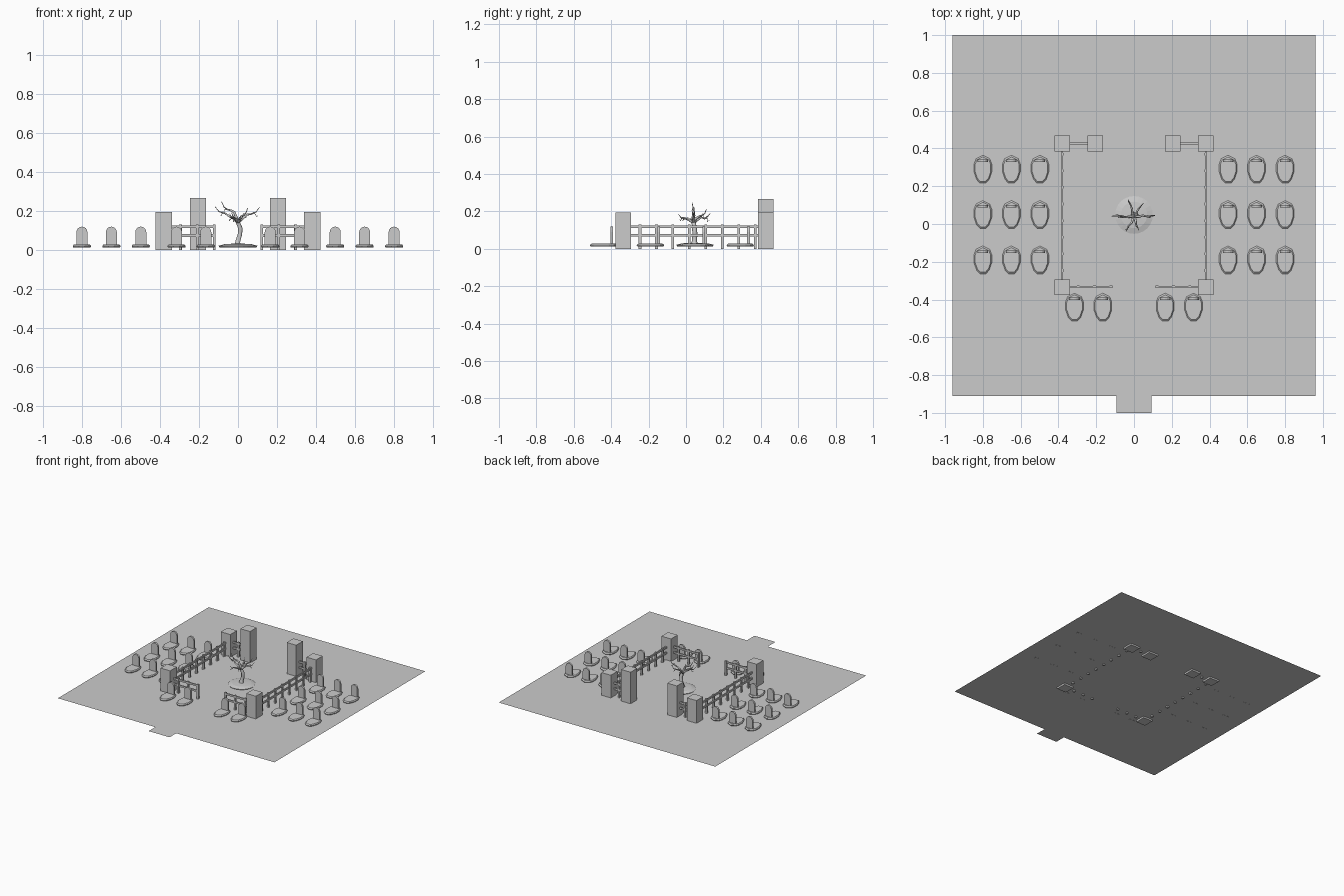
import bpy, bmesh, math, random
from mathutils import Vector

if "Cube" in bpy.data.objects:
    bpy.data.objects.remove(bpy.data.objects["Cube"])

random.seed(4)
GROUND = 0.013


def new_object(name, bm):
    bmesh.ops.recalc_face_normals(bm, faces=bm.faces)
    mesh = bpy.data.meshes.new(name)
    bm.to_mesh(mesh)
    bm.free()
    ob = bpy.data.objects.new(name, mesh)
    bpy.context.collection.objects.link(ob)
    return ob


def box(name, x, y, z0, z1, hx, hy):
    """Box from z0 to z1 with half sizes hx, hy around (x, y)."""
    bm = bmesh.new()
    bmesh.ops.create_cube(bm, size=2)
    for v in bm.verts:
        v.co = (x + v.co.x * hx, y + v.co.y * hy, z1 if v.co.z > 0 else z0)
    return new_object(name, bm)


def sheet(name, x, y0, y1, z):
    bm = bmesh.new()
    bm.faces.new([bm.verts.new(c) for c in ((-x, y0, z), (x, y0, z), (x, y1, z), (-x, y1, z))])
    return new_object(name, bm)


def mound(name, outline, cx, cy, levels):
    """Low pile of soil: stacked copies of an outline, (scale, z) per level."""
    bm = bmesh.new()
    rings = [[bm.verts.new((cx + x * s, cy + y * s, z)) for x, y in outline] for s, z in levels]
    n = len(outline)
    for a, b in zip(rings, rings[1:]):
        for i in range(n):
            bm.faces.new((a[i], a[(i + 1) % n], b[(i + 1) % n], b[i]))
    bm.faces.new(rings[0])
    bm.faces.new(rings[-1])
    return new_object(name, bm)


# Ground, courtyard and path
sheet("ground", 0.96, -0.91, 1, GROUND)
sheet("courtyard", 0.38, -0.307, 0.4, GROUND + 0.003)
sheet("path", 0.093, -1, -0.307, GROUND + 0.003)


# Fences: posts with two rails
def rails(name, x, y, hx, hy):
    for z in (0.073, 0.118):
        box(name, x, y, z - 0.007, z + 0.007, hx, hy)


def post(x, y):
    box("fence_post", x, y, 0, 0.13, 0.007, 0.007)


for s in (-1, 1):
    # Stone pillars
    box("front_pillar", s * 0.38, -0.335, 0, 0.195, 0.042, 0.042)
    box("back_pillar", s * 0.38, 0.427, 0, 0.195, 0.042, 0.042)
    box("gate_pillar", s * 0.205, 0.427, 0, 0.266, 0.042, 0.042)
    rails("side_rail", s * 0.38, 0.045, 0.005, 0.345)
    rails("front_rail", s * 0.23, -0.332, 0.115, 0.005)
    rails("back_rail", s * 0.293, 0.427, 0.052, 0.005)
    for i in range(8):
        post(s * 0.38, -0.246 + i * 0.088)
    for i in range(3):
        post(s * (0.122 + i * 0.087), -0.332)
    post(s * 0.294, 0.427)

# Graves: soil mound and round-topped headstone
half = [(0.036, 0.056), (0.047, 0.028), (0.047, -0.015), (0.033, -0.055), (0.015, -0.074)]
GRAVE = [(0, 0.074)] + half + [(-x, y) for x, y in reversed(half)]


def headstone(x, y):
    w, base, spring = 0.028, 0.012, 0.091
    profile = [(-w, base), (w, base)]
    for i in range(9):
        a = math.pi * i / 8
        profile.append((w * math.cos(a), spring + w * math.sin(a)))
    bm = bmesh.new()
    face = bm.faces.new([bm.verts.new((x + px, y - 0.007, pz)) for px, pz in profile])
    ext = bmesh.ops.extrude_face_region(bm, geom=[face])
    for v in ext["geom"]:
        if isinstance(v, bmesh.types.BMVert):
            v.co.y += 0.014
    new_object("headstone", bm)


spots = [(s * (0.498 + 0.151 * i), 0.29 - 0.24 * j) for s in (-1, 1) for i in range(3) for j in range(3)]
spots += [(s * x, -0.44) for s in (-1, 1) for x in (0.165, 0.315)]
for x, y in spots:
    mound("grave_soil", GRAVE, x, y, [(0.95, GROUND), (1, 0.02), (0.88, 0.027)])
    headstone(x, y + 0.044)

# Soil disc under the tree
circle = [(0.1 * math.cos(math.tau * i / 24), 0.1 * math.sin(math.tau * i / 24)) for i in range(24)]
mound("tree_soil", circle, 0, 0.048, [(0.95, GROUND), (1, 0.021), (0.7, 0.029), (0.25, 0.032)])

# Bare tree: a bent trunk and crooked tapering limbs
curve = bpy.data.curves.new("tree", "CURVE")
curve.dimensions = "3D"
curve.bevel_depth = 1
curve.bevel_resolution = 1
curve.use_fill_caps = True


def limb(points, radii):
    spline = curve.splines.new("POLY")
    spline.points.add(len(points) - 1)
    for p, co, r in zip(spline.points, points, radii):
        p.co = (*co, 1)
        p.radius = r


def branch(start, tip, radius, steps=5):
    start, tip = Vector(start), Vector(tip)
    points = []
    for i in range(steps + 1):
        t = i / steps
        p = start.lerp(tip, t)
        if 0 < i < steps:
            p += Vector([random.uniform(-0.005, 0.005) for _ in range(3)])
            p.z += 0.008 * math.sin(math.tau * t)
        points.append(p)
    limb(points, [radius * (1 - 0.85 * i / steps) for i in range(steps + 1)])
    return points


trunk = [(0, 0.045, 0.02), (-0.002, 0.045, 0.04), (0.01, 0.048, 0.08),
         (0.012, 0.045, 0.11), (0, 0.041, 0.14), (-0.008, 0.039, 0.165)]
limb(trunk, [0.022, 0.014, 0.013, 0.013, 0.011, 0.009])
for tip in ((-0.118, 0.042, 0.222), (0.112, 0.045, 0.22), (-0.085, 0.033, 0.248), (0.05, 0.11, 0.215),
            (-0.032, 0.13, 0.19), (-0.042, -0.04, 0.185), (0.025, -0.035, 0.175)):
    start = trunk[5] if tip[2] > 0.24 else trunk[4]
    pts = branch(start, tip, 0.0085)
    # side twig reaching outward
    twig = pts[3] + (pts[4] - pts[2]) * 0.7
    twig.z = pts[3].z - 0.008
    branch(pts[3], twig, 0.004, 3)

tree = bpy.data.objects.new("tree", curve)
bpy.context.collection.objects.link(tree)
bpy.context.view_layer.objects.active = tree
tree.select_set(True)
bpy.ops.object.convert(target="MESH")
